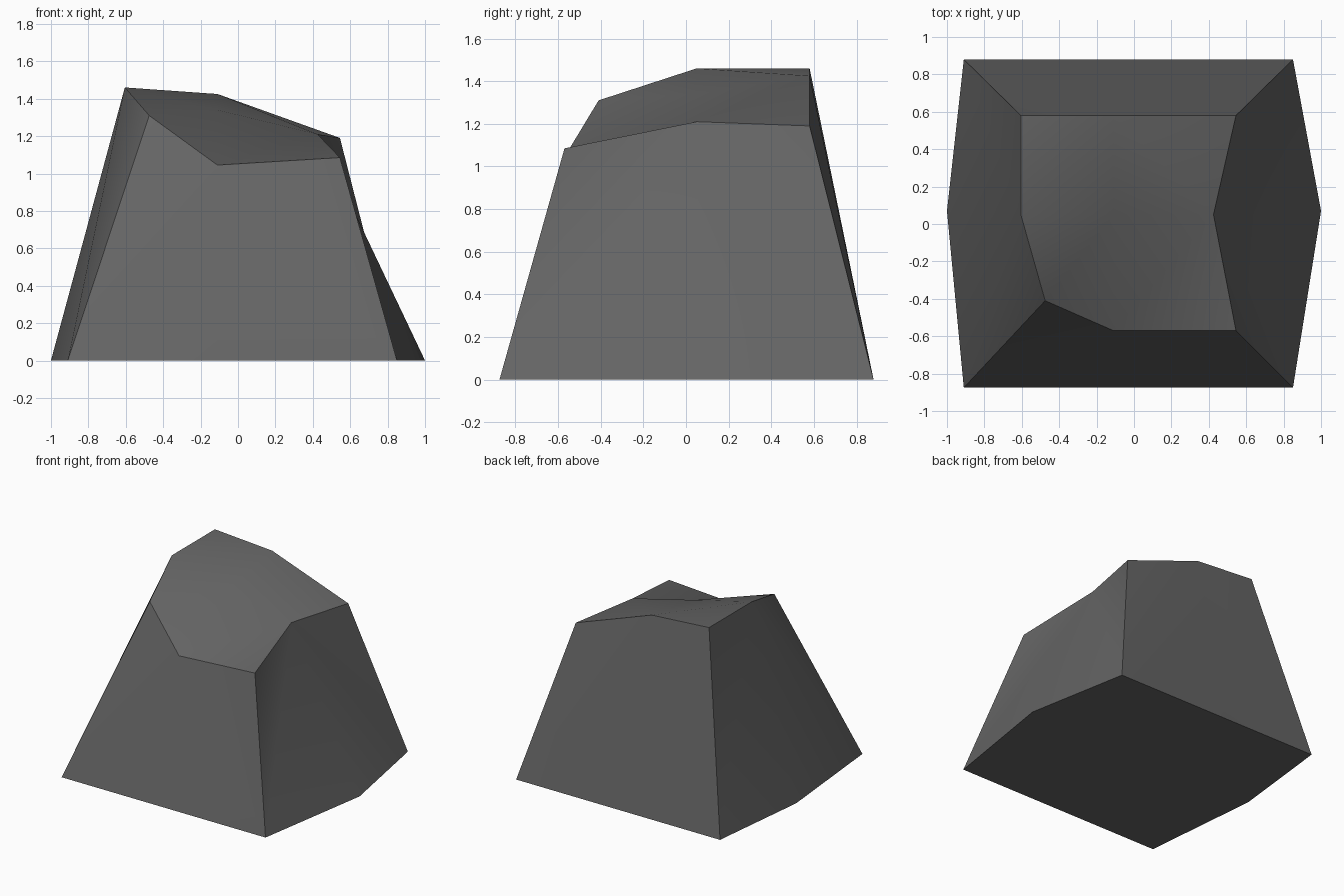
import bpy, bmesh, math

if "Cube" in bpy.data.objects:
    bpy.data.objects.remove(bpy.data.objects["Cube"])

# Matching rings: corner, side middle, corner ... (counter-clockwise from front left)
BASE = [(-.91, -.875), (-.11, -.875), (.85, -.875), (1, .07),
        (.85, .88), (-.11, .88), (-.91, .88), (-1, .07)]
RIM = [(-.475, -.41, 1.31), (-.11, -.57, 1.045), (.545, -.57, 1.085), (.425, .05, 1.21),
       (.545, .58, 1.19), (-.11, .58, 1.425), (-.605, .58, 1.46), (-.605, .05, 1.46)]

bm = bmesh.new()
base = [bm.verts.new((x, y, 0)) for x, y in BASE]
rim = [bm.verts.new(p) for p in RIM]
centre = bm.verts.new((-.11, .05, 1.34))

# Underside
bm.faces.new(base[::-1])

# Sloping sides, each panel split from the rim middle to the base corner
for i in range(8):
    j = (i + 1) % 8
    if i % 2:
        bm.faces.new((base[i], base[j], rim[i]))
        bm.faces.new((rim[i], base[j], rim[j]))
    else:
        bm.faces.new((base[i], base[j], rim[j]))
        bm.faces.new((base[i], rim[j], rim[i]))

# Uneven top: four panels around the centre, split along the shorter diagonal
top = [bm.faces.new((centre, rim[i - 1], rim[i], rim[i + 1])) for i in (0, 2, 4, 6)]
bmesh.ops.triangulate(bm, faces=top, quad_method='SHORT_EDGE')
bmesh.ops.recalc_face_normals(bm, faces=bm.faces[:])

mesh = bpy.data.meshes.new("rock_block")
bm.to_mesh(mesh)
bm.free()
rock = bpy.data.objects.new("rock_block", mesh)
bpy.context.collection.objects.link(rock)

# Dark stone colour
stone = bpy.data.materials.new("dark grey stone")
stone.diffuse_color = (.13, .13, .13, 1)
stone.use_nodes = True
stone.node_tree.nodes["Principled BSDF"].inputs["Base Color"].default_value = stone.diffuse_color
mesh.materials.append(stone)

bpy.context.view_layer.objects.active = rock
rock.select_set(True)
bpy.ops.object.shade_smooth_by_angle(angle=math.radians(40))
